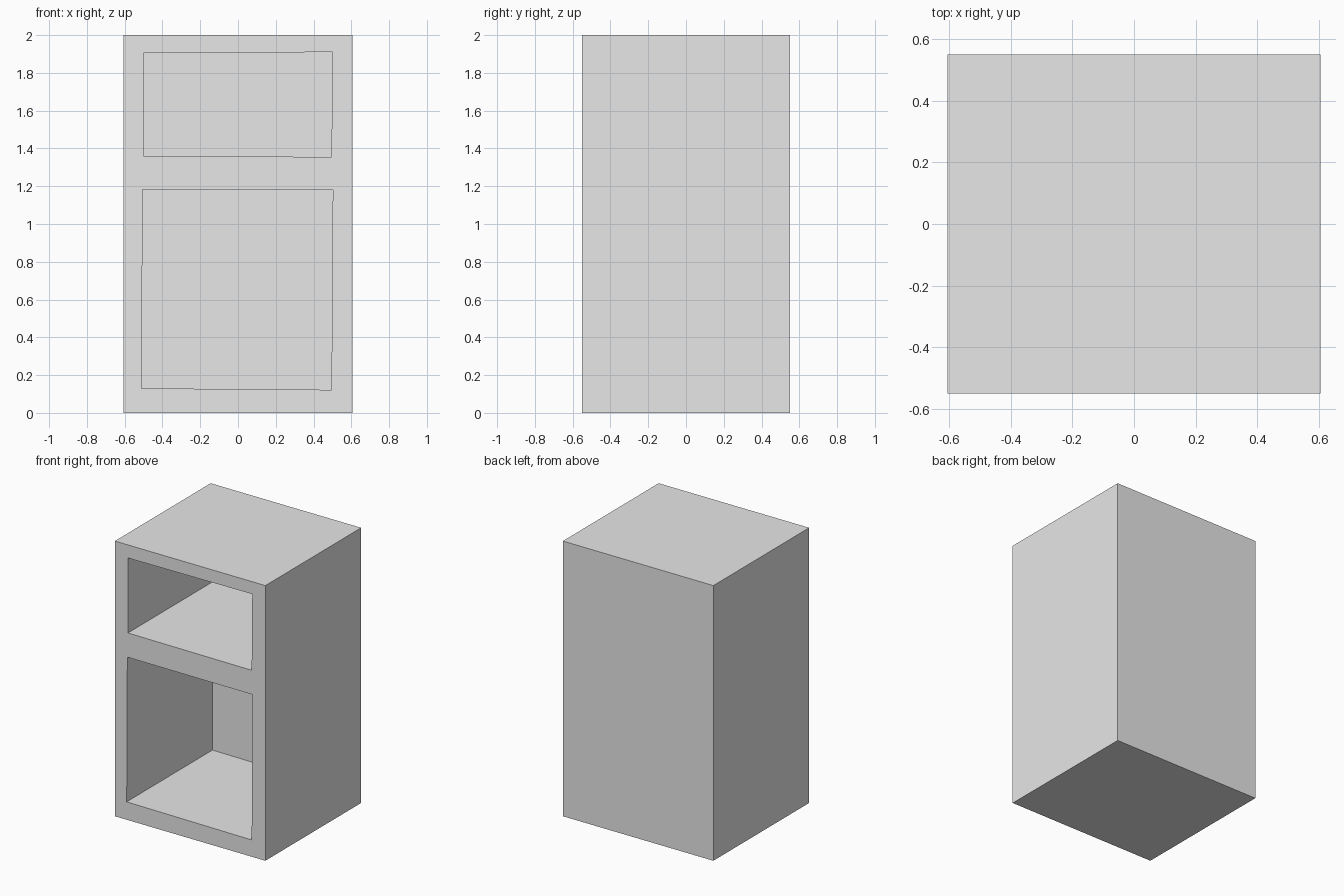
import bpy
import bmesh

if "Cube" in bpy.data.objects:
    bpy.data.objects.remove(bpy.data.objects["Cube"], do_unlink=True)

WIDTH, DEPTH, HEIGHT = 1.21, 1.10, 2.0
FRONT = -DEPTH / 2
RECESS_BACK = 0.435

grey = bpy.data.materials.new("plain_grey")
grey.use_nodes = True
colour = (0.8, 0.8, 0.8, 1)
grey.diffuse_color = colour
grey.node_tree.nodes["Principled BSDF"].inputs["Base Color"].default_value = colour


def prism(name, outline, y_front, y_back):
    """Extrude an (x, z) outline from y_front to y_back."""
    bm = bmesh.new()
    face = bm.faces.new([bm.verts.new((x, y_front, z)) for x, z in outline])
    ext = bmesh.ops.extrude_face_region(bm, geom=[face])
    verts = [g for g in ext["geom"] if isinstance(g, bmesh.types.BMVert)]
    bmesh.ops.translate(bm, verts=verts, vec=(0, y_back - y_front, 0))
    bmesh.ops.recalc_face_normals(bm, faces=bm.faces)
    mesh = bpy.data.meshes.new(name)
    bm.to_mesh(mesh)
    bm.free()
    mesh.materials.append(grey)
    obj = bpy.data.objects.new(name, mesh)
    bpy.context.collection.objects.link(obj)
    return obj


# Solid cabinet body
half = WIDTH / 2
cabinet = prism("cabinet", [(-half, 0), (half, 0), (half, HEIGHT), (-half, HEIGHT)],
                FRONT, -FRONT)

# Two open compartments, with slightly uneven hand-cut corners
openings = {
    "lower_compartment": [(-0.51, 0.13), (0.495, 0.122), (0.502, 1.18), (-0.505, 1.183)],
    "upper_compartment": [(-0.5, 1.36), (0.495, 1.355), (0.5, 1.91), (-0.5, 1.905)],
}
for name, outline in openings.items():
    cutter = prism(name + "_cutter", outline, FRONT - 0.1, RECESS_BACK)
    cutter.hide_render = True
    cut = cabinet.modifiers.new(name, "BOOLEAN")
    cut.operation = "DIFFERENCE"
    cut.solver = "EXACT"
    cut.object = cutter

    # Bake the cut and discard the cutter
    bpy.context.view_layer.objects.active = cabinet
    bpy.ops.object.modifier_apply(modifier=cut.name)
    bpy.data.objects.remove(cutter, do_unlink=True)
